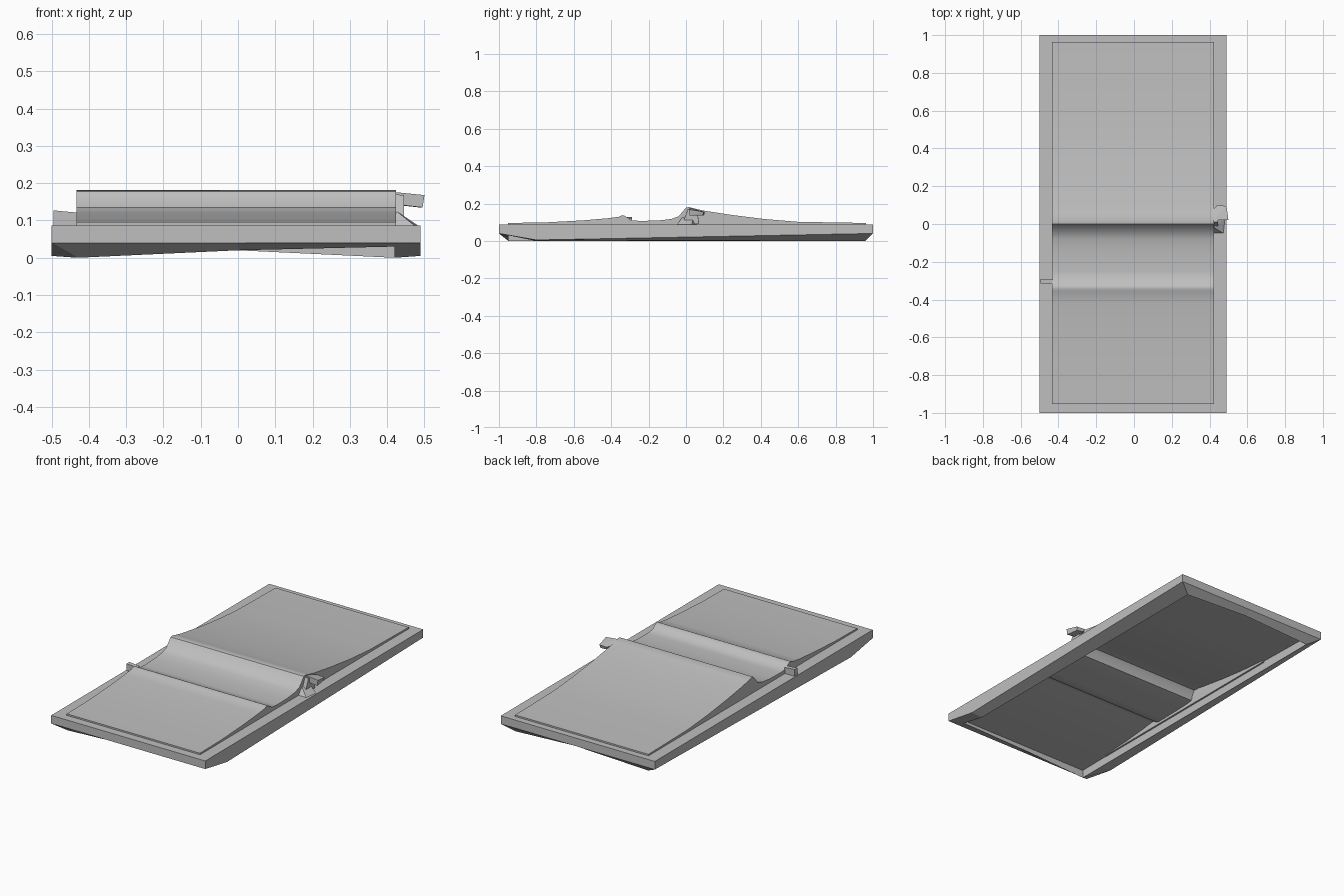
import bpy, bmesh, math

old = bpy.data.objects.get("Cube")
if old:
    bpy.data.objects.remove(old, do_unlink=True)

grey = bpy.data.materials.new("plain_grey")
grey.use_nodes = True
colour = (0.52, 0.52, 0.52, 1)
grey.diffuse_color = colour
grey.node_tree.nodes["Principled BSDF"].inputs["Base Color"].default_value = colour


def finish(name, bm, smooth=False):
    bmesh.ops.recalc_face_normals(bm, faces=bm.faces[:])
    mesh = bpy.data.meshes.new(name)
    bm.to_mesh(mesh)
    bm.free()
    mesh.materials.append(grey)
    obj = bpy.data.objects.new(name, mesh)
    bpy.context.collection.objects.link(obj)
    if smooth:
        bpy.ops.object.select_all(action="DESELECT")
        obj.select_set(True)
        bpy.context.view_layer.objects.active = obj
        bpy.ops.object.shade_smooth_by_angle(angle=math.radians(35))


def hull(name, points):
    bm = bmesh.new()
    for p in points:
        bm.verts.new(p)
    bmesh.ops.convex_hull(bm, input=bm.verts[:])
    finish(name, bm)


def sweep(name, stations, x0, x1):
    """Sweep (y, top, bottom) stations across the width as a closed solid."""
    bm = bmesh.new()
    rows = [[bm.verts.new(p) for p in ((x0, y, b), (x1, y, b), (x1, y, t), (x0, y, t))]
            for y, t, b in stations]
    for a, c in zip(rows, rows[1:]):
        for i in range(4):
            j = (i + 1) % 4
            bm.faces.new((a[i], a[j], c[j], c[i]))
    bm.faces.new(rows[0])
    bm.faces.new(rows[-1])
    finish(name, bm, smooth=True)


# Hollow rim: four loops bridged around a rectangular path
def path(x0, x1, y0, y1):
    xm, ya = 0, -0.8
    return [(x0, y0), (xm, y0), (x1, y0), (x1, ya),
            (x1, y1), (xm, y1), (x0, y1), (x0, ya)]


def inner_bottom(x, y):
    if y < -0.9 and x > 0:
        return 0.03
    return 0.02 if x == 0 else 0.0


outer = path(-0.5, 0.49, -1, 1)
inner = path(-0.43, 0.42, -0.95, 0.96)
bm = bmesh.new()
loops = []
for pts, height in [
    (outer, lambda x, y: 0.087),
    (outer, lambda x, y: 0.005 if y == -0.8 else 0.04),
    (inner, inner_bottom),
    (inner, lambda x, y: 0.087),
]:
    loops.append([bm.verts.new((x, y, height(x, y))) for x, y in pts])
for a, b in zip(loops, loops[1:] + loops[:1]):
    for i in range(len(a)):
        j = (i + 1) % len(a)
        bm.faces.new((a[i], a[j], b[j], b[i]))
finish("rim", bm)

# Raised panel with two ridges: y, top, underside
panel = [(-0.953, 0.096, 0.046), (-0.75, 0.099, 0.048), (-0.55, 0.11, 0.06),
         (-0.42, 0.121, 0.072), (-0.358, 0.129, 0.08), (-0.345, 0.136, 0.082),
         (-0.33, 0.135, 0.08), (-0.312, 0.125, 0.066), (-0.295, 0.111, 0.06),
         (-0.25, 0.107, 0.06), (-0.15, 0.109, 0.062), (-0.08, 0.117, 0.064),
         (-0.04, 0.131, 0.066), (-0.01, 0.166, 0.07), (0.0, 0.178, 0.105),
         (0.015, 0.181, 0.124), (0.05, 0.172, 0.122), (0.1, 0.161, 0.113),
         (0.25, 0.138, 0.09), (0.42, 0.117, 0.069), (0.6, 0.102, 0.054),
         (0.963, 0.096, 0.046)]
sweep("ridged_panel", panel, -0.433, 0.423)

# Skirts closing the panel's raised ends down to the rim
skirt = [(y, top - 0.002, 0.046) for y, top, under in panel[1:-1]]
sweep("right_skirt", skirt, -0.433, -0.42)
sweep("left_skirt", skirt, 0.41, 0.423)

# Side latch: wedge foot, post and overhanging cap
hull("latch_foot", [(0.42, -0.05, 0.085), (0.475, -0.05, 0.085), (0.485, 0.03, 0.085),
                    (0.42, 0.06, 0.085), (0.425, -0.02, 0.125), (0.425, 0.04, 0.125)])
hull("latch_post", [(0.42, -0.02, 0.09), (0.445, -0.02, 0.09), (0.42, 0.07, 0.09),
                    (0.445, 0.07, 0.09), (0.42, 0.01, 0.17), (0.445, 0.01, 0.168),
                    (0.42, 0.06, 0.16), (0.445, 0.06, 0.158)])
hull("latch_cap", [(0.42, 0.02, 0.176), (0.5, 0.02, 0.168), (0.49, 0.095, 0.155),
                   (0.44, 0.1, 0.155), (0.4, 0.05, 0.168), (0.43, 0.02, 0.142),
                   (0.495, 0.02, 0.135), (0.485, 0.09, 0.135), (0.44, 0.095, 0.14)])

# Small block on the opposite side
hull("side_block", [(x, y, z) for x, top in ((-0.495, 0.127), (-0.43, 0.121))
                    for y in (-0.315, -0.29) for z in (0.085, top)])
